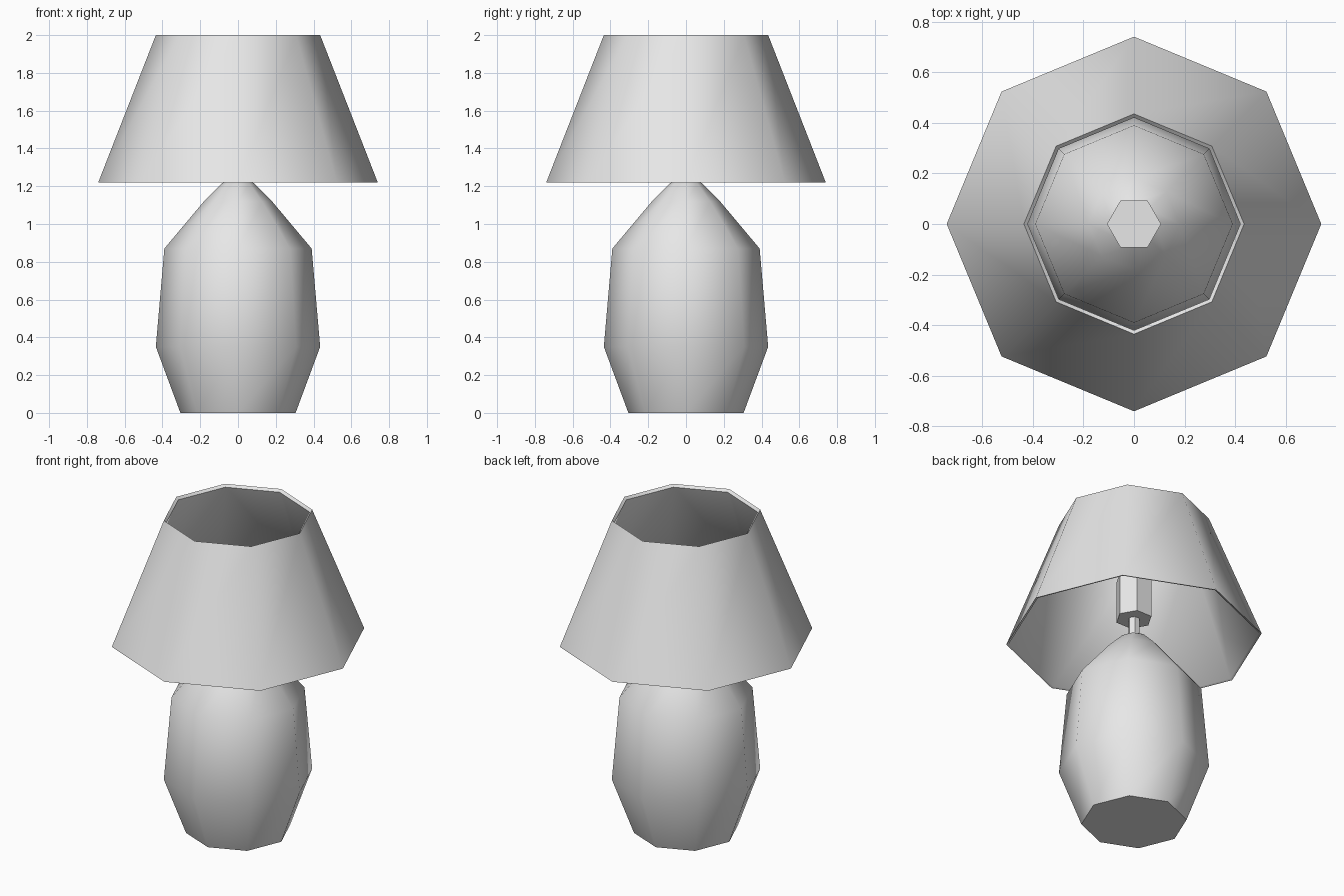
import bpy, bmesh, math

cube = bpy.data.objects.get("Cube")
if cube:
    bpy.data.objects.remove(cube, do_unlink=True)

grey = bpy.data.materials.new("plain grey")
grey.use_nodes = True
grey.diffuse_color = (0.8, 0.8, 0.8, 1)
grey.node_tree.nodes["Principled BSDF"].inputs["Base Color"].default_value = (0.8, 0.8, 0.8, 1)


def lathe(name, profile, sides, sharp_angle, hollow=False):
    """Sweep a (radius, height) profile into a faceted solid or a closed hollow shell."""
    bm = bmesh.new()
    rings = []
    for radius, z in profile:
        angles = [math.tau * i / sides for i in range(sides)]
        rings.append([bm.verts.new((radius * math.cos(a), radius * math.sin(a), z)) for a in angles])
    pairs = list(zip(rings, rings[1:]))
    if hollow:
        pairs.append((rings[-1], rings[0]))
    else:
        bm.faces.new(rings[0][::-1])
        bm.faces.new(rings[-1])
    for low, high in pairs:
        for i in range(sides):
            j = (i + 1) % sides
            bm.faces.new((low[i], low[j], high[j], high[i]))
    bmesh.ops.recalc_face_normals(bm, faces=bm.faces)
    mesh = bpy.data.meshes.new(name)
    bm.to_mesh(mesh)
    bm.free()
    mesh.materials.append(grey)
    obj = bpy.data.objects.new(name, mesh)
    bpy.context.collection.objects.link(obj)
    bpy.ops.object.select_all(action="DESELECT")
    obj.select_set(True)
    bpy.context.view_layer.objects.active = obj
    bpy.ops.object.shade_smooth_by_angle(angle=math.radians(sharp_angle))
    return obj


# Vase-shaped body with a tapering neck
lathe("lamp_base",
      [(0.305, 0), (0.435, 0.35), (0.39, 0.87), (0.18, 1.12), (0.085, 1.215), (0.05, 1.235)],
      8, 60)

# Thin stem and the bulb holder above it
lathe("stem", [(0.035, 1.2), (0.035, 1.37)], 6, 30)
lathe("bulb_holder", [(0.107, 1.35), (0.107, 1.62)], 6, 30)

# Open shade with a thin wall and bevelled rims
lathe("lamp_shade", [(0.74, 1.22), (0.435, 2.0), (0.42, 1.985), (0.725, 1.225)],
      8, 60, hollow=True)
